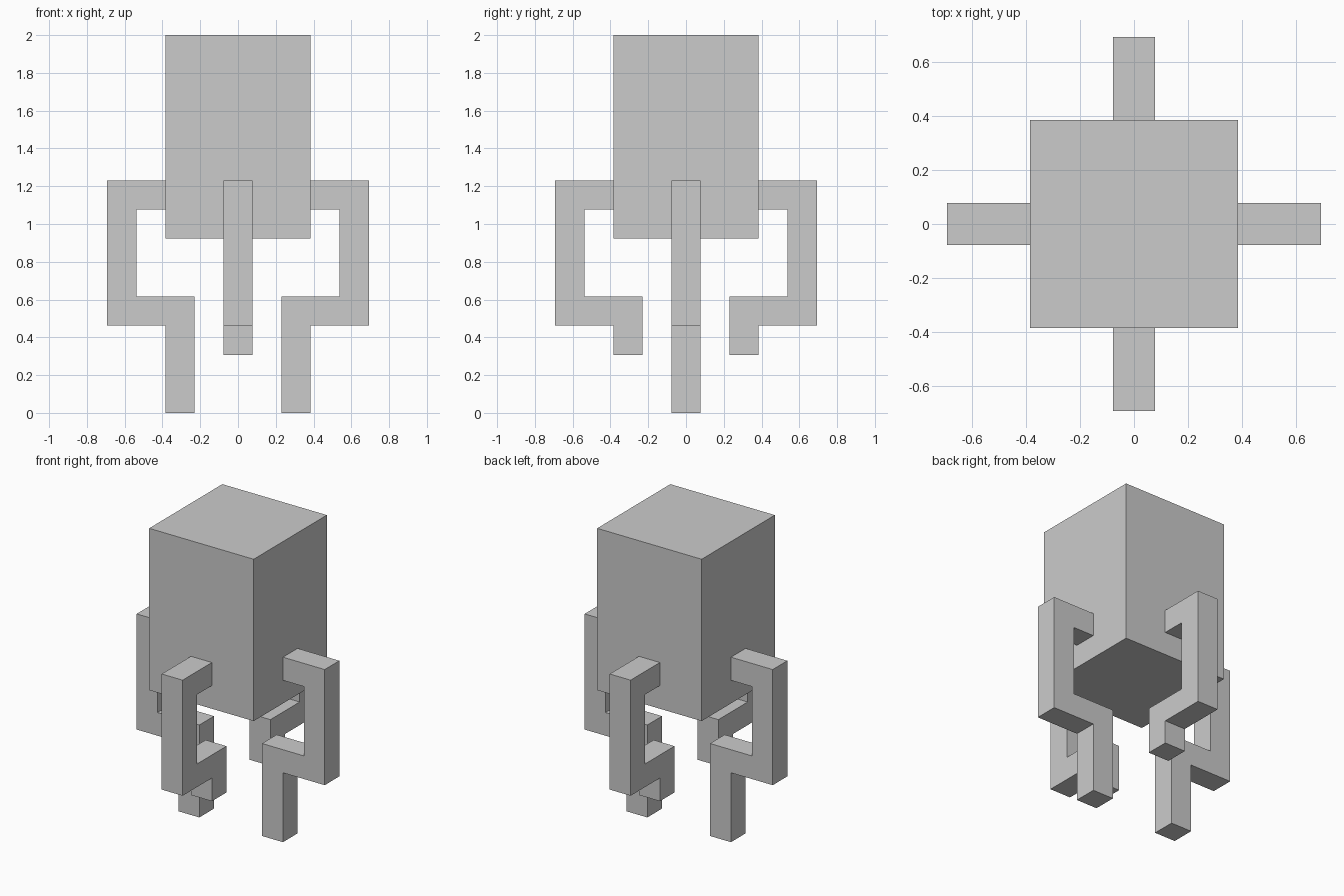
import bpy, bmesh
from math import pi
from mathutils import Matrix, Vector

if "Cube" in bpy.data.objects:
    bpy.data.objects.remove(bpy.data.objects["Cube"])

U = 2 / 13  # grid step: the model is 13 steps tall


def finish(name, bm):
    bmesh.ops.recalc_face_normals(bm, faces=bm.faces)
    mesh = bpy.data.meshes.new(name)
    bm.to_mesh(mesh)
    bm.free()
    obj = bpy.data.objects.new(name, mesh)
    bpy.context.collection.objects.link(obj)
    return obj


def make_leg(name, angle, foot):
    # Bent leg: side outline (radius, height) extruded one step wide
    outline = [(2.5, 8), (4.5, 8), (4.5, 3), (2.5, 3), (2.5, foot),
               (1.5, foot), (1.5, 4), (3.5, 4), (3.5, 7), (2.5, 7)]
    bm = bmesh.new()
    face = bm.faces.new([bm.verts.new((r * U, -U / 2, z * U)) for r, z in outline])
    ext = bmesh.ops.extrude_face_region(bm, geom=[face], use_keep_orig=True)
    verts = [g for g in ext["geom"] if isinstance(g, bmesh.types.BMVert)]
    bmesh.ops.translate(bm, verts=verts, vec=Vector((0, U, 0)))
    bmesh.ops.rotate(bm, verts=bm.verts, cent=(0, 0, 0),
                     matrix=Matrix.Rotation(angle, 3, 'Z'))
    return finish(name, bm)


# Body block
bm = bmesh.new()
bmesh.ops.create_cube(bm, size=1)
bmesh.ops.scale(bm, verts=bm.verts, vec=(5 * U, 5 * U, 7 * U))
bmesh.ops.translate(bm, verts=bm.verts, vec=(0, 0, 9.5 * U))
finish("body", bm)

# Long legs left and right, short legs front and back
for i, (side, foot) in enumerate([("right", 0), ("back", 2), ("left", 0), ("front", 2)]):
    make_leg(side + "_leg", i * pi / 2, foot)
